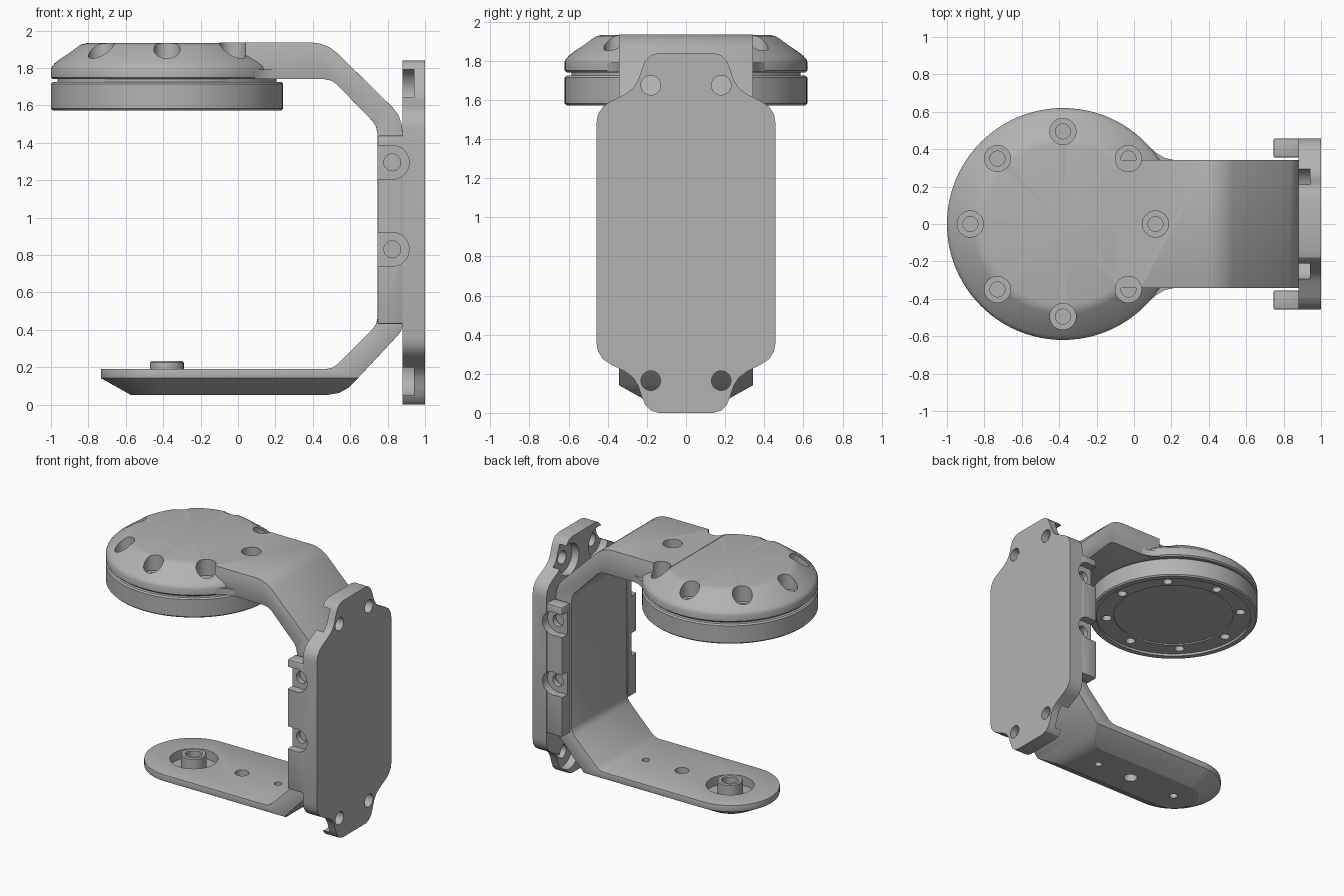
import bpy, bmesh, math
from mathutils import Matrix, Vector

old = bpy.data.objects.get("Cube")
if old:
    bpy.data.objects.remove(old, do_unlink=True)

grey = bpy.data.materials.new("plain grey")
grey.use_nodes = True
grey.diffuse_color = (0.45, 0.45, 0.45, 1)
grey.node_tree.nodes["Principled BSDF"].inputs["Base Color"].default_value = (0.45, 0.45, 0.45, 1)


def finish(bm, name):
    bmesh.ops.recalc_face_normals(bm, faces=bm.faces)
    mesh = bpy.data.meshes.new(name)
    bm.to_mesh(mesh)
    bm.free()
    mesh.materials.append(grey)
    ob = bpy.data.objects.new(name, mesh)
    bpy.context.collection.objects.link(ob)
    return ob


def prism(name, points, shift):
    """Extrude a closed outline of 3D points along a vector."""
    bm = bmesh.new()
    face = bm.faces.new([bm.verts.new(p) for p in points])
    res = bmesh.ops.extrude_face_region(bm, geom=[face])
    moved = [v for v in res["geom"] if isinstance(v, bmesh.types.BMVert)]
    bmesh.ops.translate(bm, verts=moved, vec=shift)
    return finish(bm, name)


def box(name, lo, hi):
    outline = [(lo[0], lo[1], lo[2]), (hi[0], lo[1], lo[2]),
               (hi[0], hi[1], lo[2]), (lo[0], hi[1], lo[2])]
    return prism(name, outline, (0, 0, hi[2] - lo[2]))


def rod(name, start, end, r, r2=None):
    """Cylinder or cone between two points."""
    a, b = Vector(start), Vector(end)
    d = b - a
    turn = d.to_track_quat("Z", "Y").to_matrix().to_4x4()
    bm = bmesh.new()
    bmesh.ops.create_cone(bm, cap_ends=True, segments=40, radius1=r,
                          radius2=r if r2 is None else r2, depth=d.length,
                          matrix=Matrix.Translation((a + b) / 2) @ turn)
    return finish(bm, name)


def revolve(name, profile, x):
    bm = bmesh.new()
    vs = [bm.verts.new((x + r, 0, z)) for r, z in profile]
    es = [bm.edges.new(p) for p in zip(vs, vs[1:])]
    bmesh.ops.spin(bm, geom=vs + es, cent=(x, 0, 0), axis=(0, 0, 1),
                   angle=math.tau, steps=96, use_duplicate=False)
    bmesh.ops.remove_doubles(bm, verts=bm.verts, dist=0.0001)
    return finish(bm, name)


def apply(ob, mod):
    bpy.context.view_layer.objects.active = ob
    bpy.ops.object.modifier_apply(modifier=mod.name)


def boolean(ob, tools, operation="DIFFERENCE"):
    for tool in tools:
        mod = ob.modifiers.new("cut", "BOOLEAN")
        mod.operation, mod.object, mod.solver = operation, tool, "EXACT"
        apply(ob, mod)


def bevel(ob, width, segments=2):
    mod = ob.modifiers.new("edge", "BEVEL")
    mod.width, mod.segments = width, segments
    mod.limit_method, mod.angle_limit = "ANGLE", math.radians(40)
    apply(ob, mod)


CX = -0.38          # disc and lower boss centre
HALF = 0.342        # half width of the arm

# C-shaped arm, side outline
outer = [(-0.1, 1.935), (0.4, 1.935), (0.44, 1.93), (0.49, 1.91), (0.53, 1.88),
         (0.83, 1.585), (0.86, 1.545), (0.875, 1.5), (0.88, 1.45),
         (0.88, 0.42), (0.87, 0.39), (0.85, 0.365), (0.64, 0.14), (0.59, 0.09),
         (0.54, 0.062), (0.47, 0.05), (-0.9, 0.05)]
inner = [(-0.9, 0.19), (0.47, 0.19), (0.5, 0.195), (0.53, 0.215), (0.72, 0.405),
         (0.738, 0.43), (0.745, 0.46), (0.745, 1.45), (0.738, 1.485), (0.72, 1.515),
         (0.53, 1.71), (0.5, 1.732), (0.46, 1.74), (-0.1, 1.74)]
arm = prism("arm", [(x, -0.4, z) for x, z in outer + inner], (0, 0.8, 0))

# Trim shape: round lower tip with sloped underside
bm = bmesh.new()
rings = []
for r, z in [(0.162, 0.04), (0.342, 0.141), (0.342, 2.2)]:
    pts = [(1.2, r)]
    pts += [(-0.39 + r * math.cos(a), r * math.sin(a))
            for a in (math.pi * (0.5 + i / 36) for i in range(37))]
    pts += [(1.2, -r)]
    rings.append([bm.verts.new((x, y, z)) for x, y in pts])
for a, b in zip(rings, rings[1:]):
    for i in range(len(a)):
        j = (i + 1) % len(a)
        bm.faces.new((a[i], a[j], b[j], b[i]))
bm.faces.new(rings[0])
bm.faces.new(rings[-1])
trim = finish(bm, "trim_cutter")
boolean(arm, [trim], "INTERSECT")
bevel(arm, 0.012)

# Domed disc with a groove and a shallow stepped underside
disc = revolve("domed_disc", [
    (0, 1.6), (0.44, 1.6), (0.44, 1.59), (0.57, 1.59), (0.57, 1.572), (0.61, 1.572),
    (0.62, 1.582), (0.62, 1.715), (0.61, 1.725), (0.585, 1.725), (0.585, 1.74),
    (0.61, 1.74), (0.62, 1.75), (0.62, 1.795), (0.614, 1.81), (0.6, 1.825),
    (0.48, 1.915), (0.46, 1.926), (0.43, 1.932), (0, 1.932)], CX)

# Eight screw pockets from above, blind holes from below
top_cut, under_cut = [], []
for i in range(8):
    a = i * math.tau / 8
    x, y = CX + 0.495 * math.cos(a), 0.495 * math.sin(a)
    top_cut.append(rod("pocket_cutter", (x, y, 1.81), (x, y, 2.1), 0.07))
    top_cut.append(rod("bore_cutter", (x, y, 1.76), (x, y, 1.9), 0.04))
    under_cut.append(rod("under_hole_cutter", (x, y, 1.5), (x, y, 1.68), 0.035))
boolean(disc, top_cut + under_cut)

# Lower plate holes and boss recess
arm_cut = [top_cut[0], top_cut[1], top_cut[2], top_cut[14],
           rod("recess_cutter", (CX, 0, 0.12), (CX, 0, 0.4), 0.17),
           rod("bore_cutter", (CX, 0, -0.1), (CX, 0, 0.15), 0.03)]
for x, r in [(0.035, 0.05), (0.345, 0.027)]:
    arm_cut.append(rod("hole_cutter", (x, 0, -0.1), (x, 0, 0.4), r))
boolean(arm, arm_cut)
boss = revolve("boss", [(0.055, 0.115), (0.09, 0.115), (0.09, 0.225), (0.083, 0.232),
                        (0.062, 0.232), (0.055, 0.225), (0.055, 0.115)], CX)

# Back plate outline: one quarter, mirrored twice
quarter = [(0.14, 0.92), (0.18, 0.908), (0.208, 0.88), (0.225, 0.84), (0.245, 0.78),
           (0.27, 0.74), (0.31, 0.71), (0.385, 0.672), (0.425, 0.645), (0.45, 0.605),
           (0.458, 0.56)]
right = quarter + [(y, -z) for y, z in reversed(quarter)]
loop = right + [(-y, z) for y, z in reversed(right)]
plate = prism("back_plate", [(0.88, y, z + 0.92) for y, z in loop], (0.12, 0, 0))
plate_cut = []
for y in (-0.18, 0.18):
    for z in (0.165, 1.675):
        plate_cut.append(rod("hole_cutter", (0.8, y, z), (1.1, y, z), 0.05))
        plate_cut.append(rod("counterbore_cutter", (0.8, y, z), (0.94, y, z), 0.12))
boolean(plate, plate_cut)

parts = [arm, disc, boss, plate]
cutters = [trim] + top_cut + under_cut + arm_cut[4:] + plate_cut

# Side lugs with open screw notches, and small webs from arm to disc
for side, label in ((1, "left"), (-1, "right")):
    lug = box(label + "_side_lug", (0.745, min(side * 0.355, side * 0.458), 0.43),
              (0.885, max(side * 0.355, side * 0.458), 1.44))
    bevel(lug, 0.012)
    cut = []
    for z in (0.83, 1.295):
        cut.append(rod("notch_cutter", (0.825, side * 0.395, z), (0.825, side * 0.6, z), 0.09))
        lo, hi = sorted((side * 0.395, side * 0.6))
        cut.append(box("notch_cutter", (0.6, lo, z - 0.088), (0.825, hi, z + 0.088)))
        cut.append(rod("screw_cutter", (0.825, side * 0.3, z), (0.825, side * 0.43, z), 0.045))
    boolean(lug, cut)
    boolean(plate, [c for c in cut if c.name.startswith("notch")])
    web = prism(label + "_web", [(x, side * y, 1.742) for x, y in
                [(0.05, 0.32), (0.21, 0.32), (0.21, 0.343), (0.16, 0.355), (0.12, 0.38),
                 (0.09, 0.405)]], (0, 0, 0.05))
    parts += [lug, web]
    cutters += cut

for c in cutters:
    bpy.data.objects.remove(c, do_unlink=True)

bpy.ops.object.select_all(action="DESELECT")
for p in parts:
    p.select_set(True)
bpy.context.view_layer.objects.active = arm
bpy.ops.object.shade_smooth_by_angle(angle=math.radians(25))
